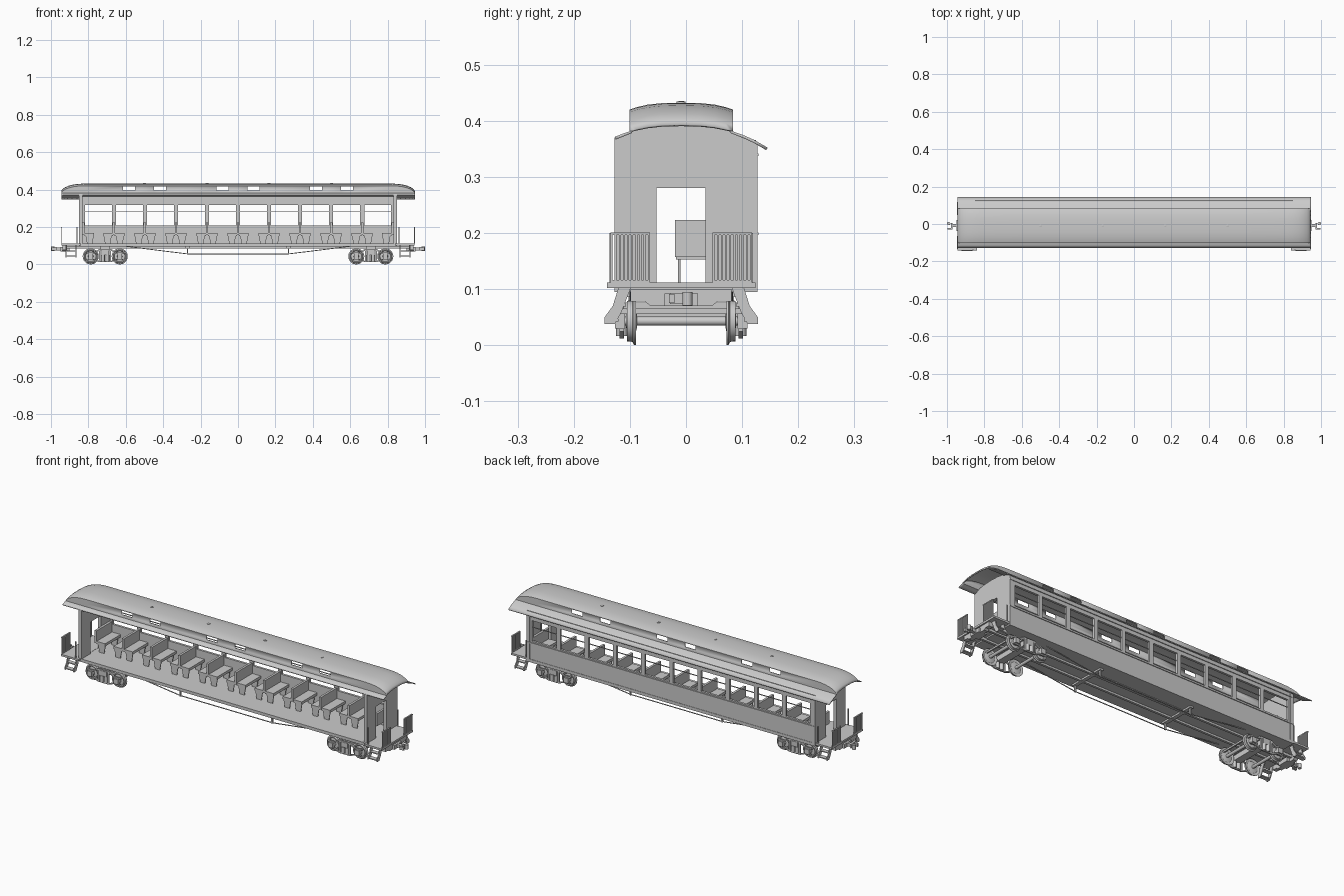
import bpy, bmesh, math
from mathutils import Matrix, Vector

if "Cube" in bpy.data.objects:
    bpy.data.objects.remove(bpy.data.objects["Cube"])

C = -0.0085          # y of the car's centreline (near wall is cut away)
BAY = 0.166          # window pitch
SIDES = (1, -1)


def finish(name, bm, smooth=False):
    bmesh.ops.recalc_face_normals(bm, faces=bm.faces)
    me = bpy.data.meshes.new(name)
    bm.to_mesh(me)
    bm.free()
    ob = bpy.data.objects.new(name, me)
    bpy.context.collection.objects.link(ob)
    if smooth:
        bpy.ops.object.select_all(action='DESELECT')
        ob.select_set(True)
        bpy.context.view_layer.objects.active = ob
        bpy.ops.object.shade_smooth_by_angle(angle=math.radians(35))
    return ob


def boxes(name, items):
    """One object made of boxes given as (x0, x1, y0, y1, z0, z1)."""
    bm = bmesh.new()
    for x0, x1, y0, y1, z0, z1 in items:
        m = Matrix.Translation(((x0 + x1) / 2, (y0 + y1) / 2, (z0 + z1) / 2))
        m = m @ Matrix.Diagonal((abs(x1 - x0), abs(y1 - y0), abs(z1 - z0), 1))
        bmesh.ops.create_cube(bm, size=1, matrix=m)
    return finish(name, bm)


def prism(name, pts, axis, spans):
    """Extrude an outline along x (pts = y,z) or y (pts = x,z) for each span."""
    bm = bmesh.new()
    for a, b in spans:
        f = bm.faces.new([bm.verts.new((a, u, v) if axis == 'x' else (u, a, v)) for u, v in pts])
        ext = bmesh.ops.extrude_face_region(bm, geom=[f])
        d = Vector((b - a, 0, 0)) if axis == 'x' else Vector((0, b - a, 0))
        bmesh.ops.translate(bm, vec=d, verts=[v for v in ext['geom'] if isinstance(v, bmesh.types.BMVert)])
    return finish(name, bm)


def lathe(name, profile, centre, axis='y', n=28):
    """Spin (radius, offset) points around an axis through centre."""
    bm = bmesh.new()
    rings = []
    for r, o in profile:
        ring = []
        for i in range(n):
            a = 2 * math.pi * i / n
            p = {'y': (r * math.cos(a), o, r * math.sin(a)),
                 'x': (o, r * math.cos(a), r * math.sin(a)),
                 'z': (r * math.cos(a), r * math.sin(a), o)}[axis]
            ring.append(bm.verts.new(Vector(p) + Vector(centre)))
        rings.append(ring)
    for a, b in zip(rings, rings[1:]):
        for i in range(n):
            bm.faces.new((a[i], a[(i + 1) % n], b[(i + 1) % n], b[i]))
    bm.faces.new(rings[0])
    bm.faces.new(rings[-1])
    return finish(name, bm, True)


def rod(name, pts, r):
    cu = bpy.data.curves.new(name, 'CURVE')
    cu.dimensions = '3D'
    cu.bevel_depth, cu.bevel_resolution, cu.use_fill_caps = r, 1, True
    sp = cu.splines.new('POLY')
    sp.points.add(len(pts) - 1)
    for p, co in zip(sp.points, pts):
        p.co = (*co, 1)
    ob = bpy.data.objects.new(name, cu)
    bpy.context.collection.objects.link(ob)


def deck(d):
    return 0.392 - 0.04 * (abs(d) / 0.154) ** 2.5


def clear(d):
    return 0.432 - 0.012 * (abs(d) / 0.092) ** 3


# Roof: lower deck and clerestory lofted along x, ends rounded down, window gaps left open
top = [(d, 1) for d in (-.092, -.08, -.06, -.035, 0, .035, .06, .08, .092)]
prof = [(-.1185, 0), (-.105, 0), (-.092, 0), (-.092, .36), (-.092, .93)] + top
prof += [(.092, .93), (.092, .36), (.092, 0), (.11, 0), (.13, 0), (.154, 0)]
wins = [(s * c - .032, s * c + .032) for c in (.083, .417, .583) for s in SIDES]
ends = [(.945, .03), (.938, .28), (.925, .5), (.905, .72), (.88, .88), (.85, .97), (.82, 1)]
stations = sorted([(s * x, k) for x, k in ends for s in SIDES] + [(x, 1) for w in wins for x in w])
bm = bmesh.new()
secs = [[bm.verts.new((x, C + d, deck(d) + f * k * (clear(d) - deck(d)))) for d, f in prof]
        for x, k in stations]
for i in range(len(secs) - 1):
    mid = (stations[i][0] + stations[i + 1][0]) / 2
    for j in range(len(prof) - 1):
        is_win = {prof[j][1], prof[j + 1][1]} == {.36, .93}
        if is_win and any(a < mid < b for a, b in wins):
            continue
        bm.faces.new((secs[i][j], secs[i + 1][j], secs[i + 1][j + 1], secs[i][j + 1]))
roof = finish('roof', bm, True)
mod = roof.modifiers.new('thickness', 'SOLIDIFY')
mod.thickness, mod.offset = .005, -1

# Roof vents
for x in (-.5, -.167, .167, .5):
    lathe('roof_vent', [(.008, .428), (.008, .434), (.004, .435)], (x, C, 0), 'z', 12)

# Floor and end platforms
boxes('floor', [(-.85, .85, -.127, .127, .095, .111)])
boxes('centre_sills', [(-.93, .93, C + d - .006, C + d + .006, .085, .098) for d in (-.04, .04)])

# Far side wall with ten windows
y0, y1 = .113, .125
wall = [(-.85, .85, y0, y1, .1, .208), (-.85, .85, y0, y1, .318, .366)]
for i in range(11):
    x = (i - 5) * BAY
    wall.append((x - .011, x + .011, y0, y1, .208, .318))
boxes('side_wall', wall)
boxes('window_rails', [(-.83, .83, .117, .120, .279, .283)])
boxes('wall_trim', [(-.85, .85, .125, .129, z, z + .005) for z in (.196, .337)])

# End walls with doorways, tops following the roof
arch = [(C + d, deck(d) - .001) for d in (.1355, .11, .08, .05, 0, -.05, -.08, -.1, -.1185)]
outline = [(-.127, .1), (-.053, .1), (-.053, .28), (.035, .28), (.035, .1), (.127, .1)] + arch
prism('end_walls', outline, 'x', [(.832, .85), (-.85, -.832)])

# Seats: back to back at the window posts, single at each end
cushions, backs = [], []
for i in range(11):
    x = (i - 5) * BAY
    if abs(i - 5) == 5:
        x *= .826 / .83
    backs.append((x - .006, x + .006, -.02, .112, .157, .223))
    for s in SIDES:
        if (i == 0 and s < 0) or (i == 10 and s > 0):
            continue
        cushions.append((x + s * .005, x + s * .056, -.018, .112, .153, .167))
        m = x + s * .033
        prism('seat_leg', [(m - .022, .155), (m + .022, .155), (m + .014, .111), (m - .014, .111)],
              'y', [(-.014, -.010), (.09, .094)])
boxes('seat_cushions', cushions)
boxes('seat_backs', backs)

for s in SIDES:
    # Platform, end beam, bolster
    boxes('platform', [(s * .84, s * .943, C - .132, C + .132, .102, .112)])
    beam = [(C - .09, .1), (C - .09, .078), (C - .065, .078), (C - .055, .07), (C + .055, .07),
            (C + .065, .078), (C + .09, .078), (C + .09, .1)]
    prism('end_beam', beam, 'x', [(s * .915, s * .938)])
    boxes('bolster', [(s * .685, s * .735, C - .09, C + .09, .078, .097)])

    # Railings, one each side of the gangway
    rails = []
    for t in SIDES:
        a, b = C + t * .056, C + t * .126
        rails.append((s * .94, s * .947, min(a, b), max(a, b), .196, .201))
        rails.append((s * .94, s * .945, min(a, b), max(a, b), .112, .116))
        for k in range(10):
            y = a + (b - a) * (k + .25) / 9.5
            rails.append((s * .941, s * .945, y - .0018, y + .0018, .112, .2))
        y = C + t * .126
        rails.append((s * .858, s * .863, y - .002, y + .002, .112, .2))
    boxes('platform_railing', rails)

    # Steps with two treads
    for t in SIDES:
        side = [(C + t * d, z) for d, z in ((.09, .102), (.112, .102), (.122, .07), (.1365, .05),
                                            (.1365, .038), (.118, .038), (.106, .06))]
        prism('step_stringers', side, 'x', [(s * .864, s * .869), (s * .916, s * .921)])
        boxes('step_treads', [(s * .866, s * .919, C + t * .112, C + t * .135, .042, .047),
                              (s * .866, s * .919, C + t * .098, C + t * .12, .069, .074)])

    # Coupler
    boxes('draft_box', [(s * .9, s * .948, C - .03, C + .03, .07, .092),
                        (s * .94, s * .975, C - .008, C + .008, .075, .091),
                        (s * .97, s * .978, C - .02, C + .015, .073, .093),
                        (s * .975, s * .996, C - .022, C - .012, .075, .091)])
    lathe('coupler_knuckle', [(.009, .071), (.009, .095)], (s * .991, C + .011, 0), 'z', 14)

    # Bogie: wheels, axles, side frames, springs, cross beams
    bx = s * .71
    for w in (-.0775, .0775):
        x = bx + w
        lathe('axle', [(.008, -.11), (.008, .11)], (x, C, .043), 'y', 14)
        for t in SIDES:
            lathe('wheel', [(.012, t * .079), (.03, t * .083), (.034, t * .081), (.043, t * .081),
                            (.043, t * .084), (.037, t * .087), (.036, t * .097), (.031, t * .097),
                            (.028, t * .09), (.014, t * .092), (.012, t * .098)], (x, C, .043))
            boxes('journal_box', [(x - .013, x + .013, C + t * .1, C + t * .118, .03, .057)])
    for t in SIDES:
        ya, yb = C + t * .102, C + t * .110
        upper = [(bx - .1, .057), (bx - .06, .057), (bx - .03, .074), (bx + .03, .074), (bx + .06, .057),
                 (bx + .1, .057), (bx + .1, .064), (bx + .06, .064), (bx + .032, .082), (bx - .032, .082),
                 (bx - .06, .064), (bx - .1, .064)]
        lower = [(bx - .095, .03), (bx - .06, .03), (bx - .03, .018), (bx + .03, .018), (bx + .06, .03),
                 (bx + .095, .03), (bx + .095, .024), (bx + .062, .024), (bx + .032, .012),
                 (bx - .032, .012), (bx - .062, .024), (bx - .095, .024)]
        prism('bogie_upper_bar', upper, 'y', [(ya, yb)])
        prism('bogie_lower_bar', lower, 'y', [(ya, yb)])
        boxes('bogie_columns', [(bx + o - .004, bx + o + .004, ya, yb, .016, .076) for o in (-.028, .028)])
        for o in (-.012, .012):
            lathe('bogie_spring', [(.010, .016), (.010, .05)], (bx + o, C + t * .106, 0), 'z', 12)
    boxes('bogie_beams', [(bx - .02, bx + .02, C - .112, C + .112, .05, .076),
                          (bx - .1, bx - .093, C - .11, C + .11, .056, .065),
                          (bx + .093, bx + .1, C - .11, C + .11, .056, .065)])

# Truss rods and queen posts under the floor
for t in SIDES:
    y = C + t * .09
    rod('truss_rod', [(-.6, y, .097), (-.27, y, .056), (.27, y, .056), (.6, y, .097)], .0025)
    boxes('queen_posts', [(x - .004, x + .004, y - .004, y + .004, .053, .097) for x in (-.27, .27)])
boxes('needle_beams', [(x - .01, x + .01, C - .1, C + .1, .086, .097) for x in (-.27, .27)])
